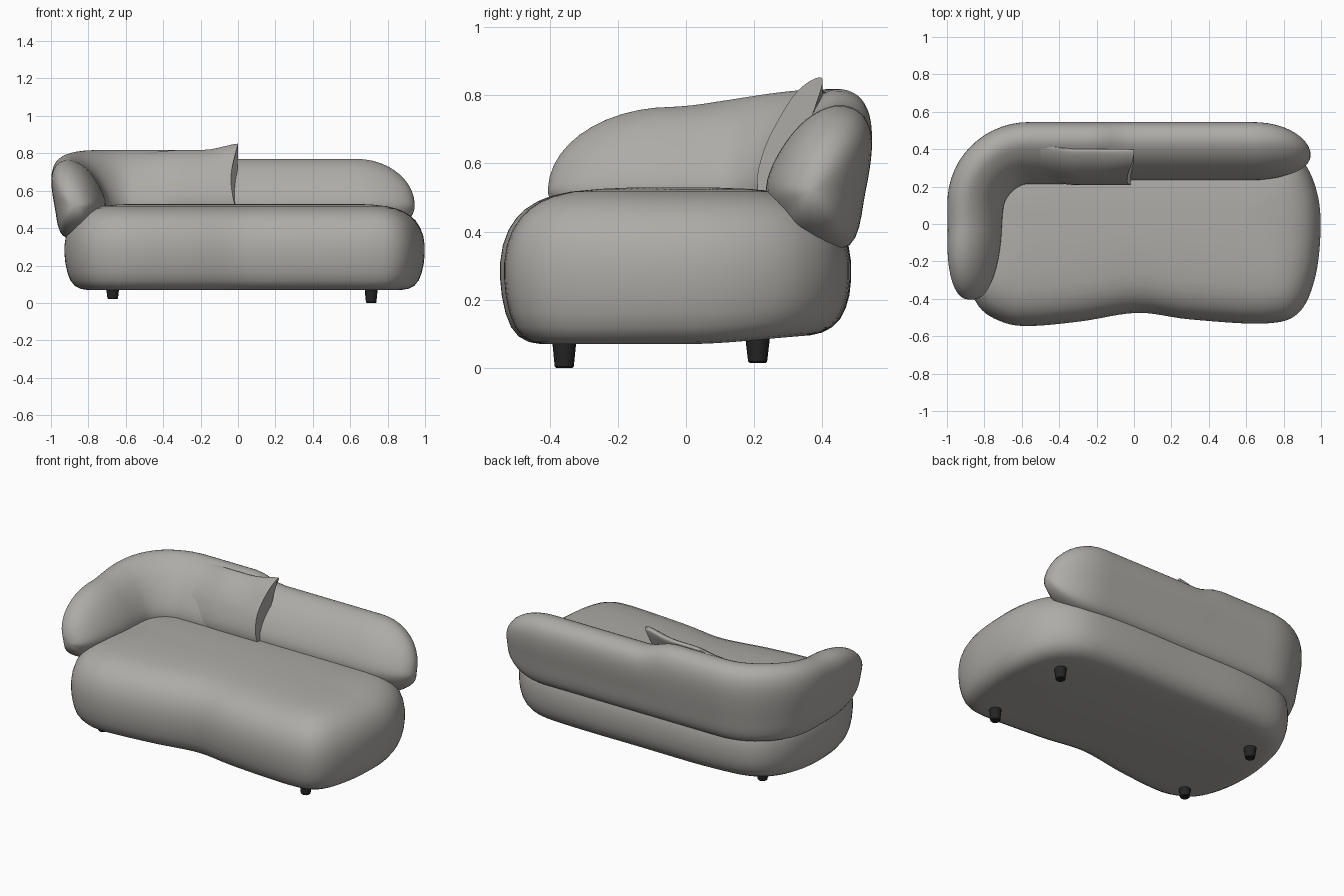
import bpy, bmesh, math
from mathutils import Vector

if "Cube" in bpy.data.objects:
    bpy.data.objects.remove(bpy.data.objects["Cube"])


def material(name, rgb):
    m = bpy.data.materials.new(name)
    m.diffuse_color = (*rgb, 1)
    m.use_nodes = True
    m.node_tree.nodes["Principled BSDF"].inputs["Base Color"].default_value = m.diffuse_color
    return m


FABRIC = material("warm grey fabric", (0.42, 0.41, 0.385))
DARK = material("black leg", (0.018, 0.018, 0.018))


def closed_curve(pts, n):
    """Catmull-Rom loop through pts with n samples per span."""
    pts = [Vector(p) for p in pts]
    out, k = [], len(pts)
    for i in range(k):
        a, b, c, d = (pts[(i + j - 1) % k] for j in range(4))
        for s in range(n):
            t = s / n
            out.append(0.5 * (2 * b + (c - a) * t + (2 * a - 5 * b + 4 * c - d) * t * t
                              + (3 * b - a - 3 * c + d) * t ** 3))
    return out


def loft(name, rings, mat, angle=60):
    """Skin a list of closed rings and cap both ends."""
    bm = bmesh.new()
    rows = [[bm.verts.new(p) for p in r] for r in rings]
    n = len(rows[0])
    for a, b in zip(rows, rows[1:]):
        for i in range(n):
            j = (i + 1) % n
            bm.faces.new((a[i], a[j], b[j], b[i]))
    bm.faces.new(rows[0])
    bm.faces.new(rows[-1])
    bmesh.ops.recalc_face_normals(bm, faces=bm.faces)
    me = bpy.data.meshes.new(name)
    bm.to_mesh(me)
    bm.free()
    ob = bpy.data.objects.new(name, me)
    bpy.context.collection.objects.link(ob)
    me.materials.append(mat)
    bpy.ops.object.select_all(action='DESELECT')
    bpy.context.view_layer.objects.active = ob
    ob.select_set(True)
    bpy.ops.object.shade_smooth_by_angle(angle=math.radians(angle))
    return ob


def clamp(v, a, b):
    return max(a, min(b, v))


def smooth(v, a, b):
    t = clamp((v - a) / (b - a), 0, 1)
    return t * t * (3 - 2 * t)


# Seat: kidney outline stacked in rings, (inset, height)
outline = closed_curve([(-0.55, -0.545), (-0.28, -0.52), (0.02, -0.475), (0.3, -0.51), (0.7, -0.532),
                        (0.88, -0.475), (0.97, -0.28), (0.998, 0.0), (0.97, 0.2), (0.89, 0.35),
                        (0.74, 0.45), (0.5, 0.48), (0, 0.482), (-0.45, 0.48), (-0.73, 0.43),
                        (-0.87, 0.28), (-0.925, 0.02), (-0.91, -0.24), (-0.83, -0.44), (-0.7, -0.525)], 6)
profile = [(0.4, 0.07), (0.2, 0.07), (0.12, 0.07), (0.085, 0.076), (0.055, 0.092), (0.032, 0.12),
           (0.016, 0.16), (0.005, 0.21), (0, 0.26), (0, 0.31), (0.008, 0.36), (0.025, 0.405),
           (0.048, 0.44), (0.075, 0.466), (0.11, 0.488), (0.15, 0.504), (0.21, 0.517),
           (0.3, 0.525), (0.4, 0.529)]
seat_rings = []
for d, z in profile:
    ring = []
    for p in outline:
        q = Vector((clamp(p.x, -0.5, 0.55), 0))
        w = p + (q - p).normalized() * d
        lift = 0.03 * smooth(w.y, 0.0, 0.48) * (1 - smooth(z, 0.07, 0.25))
        ring.append((w.x, w.y, z + lift))
    seat_rings.append(ring)
loft("seat", seat_rings, FABRIC)

# Backrest and arm: one leaning section swept along an L path
section = closed_curve([(-0.06, 0.36), (-0.125, 0.44), (-0.155, 0.53), (-0.115, 0.635), (-0.04, 0.727),
                        (0.05, 0.77), (0.125, 0.745), (0.155, 0.665), (0.137, 0.52), (0.09, 0.36)], 5)
PIVOT = 0.52
stations = []                       # x, y, outward angle, width scale, height scale
ends = [1 - (1 - math.cos(math.radians(a))) for a in range(2, 91, 8)]
for c in ends:                      # rounded right end
    s = math.sqrt(max(0, 1 - c * c))
    stations.append((0.63 + 0.315 * c, 0.39 - 0.02 * c ** 3, 90, s ** 1.0, s))
for i in range(25):                 # straight back
    stations.append((0.6 - 1.16 * i / 24, 0.39, 90, 1, 1))
for i in range(1, 15):              # corner
    a = 90 + 90 * i / 14
    r = math.radians(a)
    stations.append((-0.56 + 0.29 * math.cos(r), 0.10 + 0.29 * math.sin(r), a, 1, 1))
for i in range(1, 4):               # arm
    stations.append((-0.852, 0.10 - 0.04 * i, 180, 1, 1))
for c in reversed(ends):            # rounded arm front
    s = math.sqrt(max(0, 1 - c * c))
    stations.append((-0.852 - 0.02 * c, -0.04 - 0.365 * c, 180, s ** 0.8, s))

rings = []
for x, y, a, w, h in stations:
    left = smooth(-x, 0.03, 0.22)
    arm = smooth(0.36 - y, 0.0, 0.42) if x < -0.5 else 0
    top = 0.25 + 0.047 * left - 0.052 * arm
    inner = 1 + 0.13 * left * (1 - arm)
    width = 1 - 0.07 * arm
    r = math.radians(a)
    ring = []
    for p in section:
        u = p.x * w * width * (inner if p.x < 0 else 1)
        v = p.y - PIVOT
        v = v * h * (top / 0.25 if v > 0 else 1)
        ring.append((x + u * math.cos(r), y + u * math.sin(r), PIVOT + v))
    rings.append(ring)
loft("backrest_and_arm", rings, FABRIC)

# Loose cushion edge on the backrest, with a lifted pointed corner
leaf = closed_curve([(0.24, 0.46), (0.208, 0.55), (0.245, 0.68), (0.31, 0.77), (0.38, 0.815),
                     (0.40, 0.80), (0.355, 0.70), (0.32, 0.60), (0.30, 0.47)], 4)
rings = []
for i in range(15):
    x = -0.5 + 0.49 * i / 14
    f = smooth(x, -0.25, 0)
    back = smooth(x, -0.5, -0.3)
    ring = []
    for p in leaf:
        k = smooth(p.y, 0.70, 0.82)
        dip = 0.028 * f * math.sin(math.pi * clamp((p.y - 0.5) / 0.32, 0, 1))
        ring.append((x - dip + 0.012 * f * k, p.x + 0.02 * (1 - back),
                     p.y - 0.012 * (1 - back) + 0.035 * k * f * f))
    rings.append(ring)
loft("cushion", rings, FABRIC, 50)

# Tapered legs
for side, x in (("left", -0.67), ("right", 0.712)):
    for end, y in (("front", -0.357), ("back", 0.21)):
        z0 = 0.02 if side == "left" else (0.0 if end == "front" else 0.015)
        rings = [[(x + r * math.cos(k * math.pi / 8), y + r * math.sin(k * math.pi / 8), z)
                  for k in range(16)]
                 for r, z in ((0.024, z0), (0.028, z0 + 0.004), (0.038, 0.105))]
        loft(f"{end}_{side}_leg", rings, DARK, 30)
